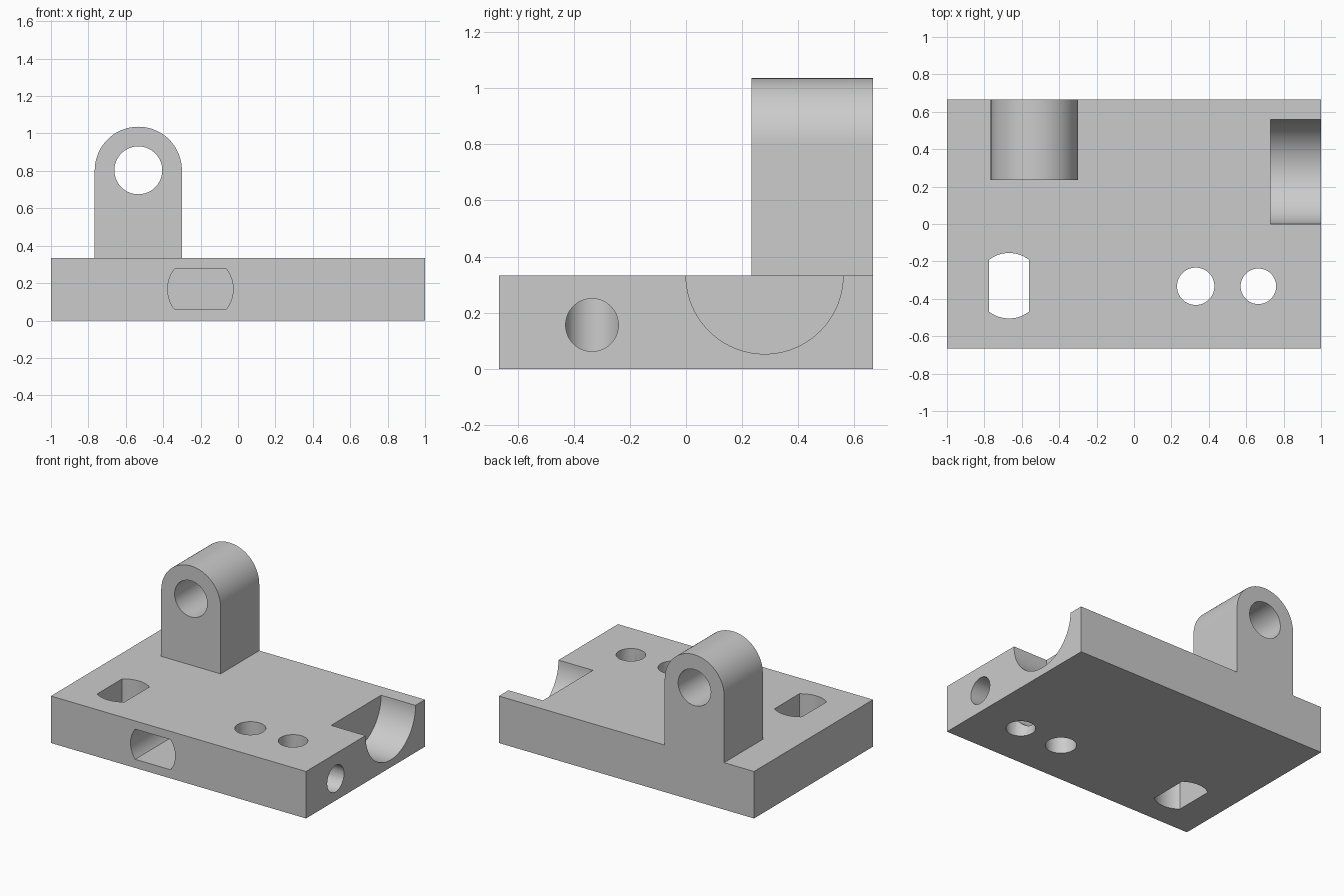
import bpy, bmesh
from math import pi, cos, sin, asin
from mathutils import Vector

default = bpy.data.objects.get("Cube")
if default:
    bpy.data.objects.remove(default, do_unlink=True)

WIDTH, DEPTH, THICK = 2.0, 1.333, 0.333
FRONT, BACK = -DEPTH / 2, DEPTH / 2

grey = bpy.data.materials.new("machined_grey")
grey.use_nodes = True
grey.diffuse_color = (0.6, 0.6, 0.6, 1)
grey.node_tree.nodes["Principled BSDF"].inputs["Base Color"].default_value = (0.6, 0.6, 0.6, 1)


def arc(cu, cv, r, a0, a1, steps):
    return [(cu + r * cos(a0 + (a1 - a0) * i / steps),
             cv + r * sin(a0 + (a1 - a0) * i / steps)) for i in range(steps + 1)]


def circle(cu, cv, r, steps=72):
    return arc(cu, cv, r, 0, 2 * pi, steps)[:-1]


def flat_sided_slot(cu, cv, r, half):
    """Circle trimmed by two flats at cv - half and cv + half."""
    a = asin(half / r)
    return arc(cu, cv, r, -a, a, 20) + arc(cu, cv, r, pi - a, pi + a, 20)


def prism(name, outline, axis, start, end):
    """Extrude a 2D outline along an axis; the outline uses the other two axes in order."""
    def place(p, t):
        co = list(p)
        co.insert("xyz".index(axis), t)
        return Vector(co)
    bm = bmesh.new()
    face = bm.faces.new([bm.verts.new(place(p, start)) for p in outline])
    moved = bmesh.ops.extrude_face_region(bm, geom=[face])["geom"]
    verts = [g for g in moved if isinstance(g, bmesh.types.BMVert)]
    bmesh.ops.translate(bm, verts=verts, vec=place((0, 0), end - start))
    bmesh.ops.recalc_face_normals(bm, faces=bm.faces)
    mesh = bpy.data.meshes.new(name)
    bm.to_mesh(mesh)
    bm.free()
    mesh.materials.append(grey)
    obj = bpy.data.objects.new(name, mesh)
    bpy.context.collection.objects.link(obj)
    return obj


def combine(target, tool, operation):
    mod = target.modifiers.new(tool.name, 'BOOLEAN')
    mod.operation, mod.solver, mod.object = operation, 'EXACT', tool
    bpy.context.view_layer.objects.active = target
    bpy.ops.object.modifier_apply(modifier=mod.name)
    bpy.data.objects.remove(tool, do_unlink=True)


# Base plate
w = WIDTH / 2
plate = prism("mounting_block", [(-w, FRONT), (w, FRONT), (w, BACK), (-w, BACK)], "z", 0, THICK)

# Round-topped lug, flush with the back of the plate
LUG_X, LUG_Z, LUG_R = -0.533, 0.803, 0.233
lug_outline = arc(LUG_X, LUG_Z, LUG_R, 0, pi, 48) + [(LUG_X - LUG_R, 0.15), (LUG_X + LUG_R, 0.15)]
combine(plate, prism("lug", lug_outline, "y", 0.234, BACK), 'UNION')

# Lug bore, vertical holes, side hole, corner groove and two flat-sided slots
vertical_slot = [(x, y) for y, x in flat_sided_slot(-0.33, -0.668, 0.175, 0.107)]
cutters = [
    ("lug_bore", circle(LUG_X, LUG_Z, 0.128), "y", 0.1, 0.8),
    ("inner_hole", circle(0.33, -0.333, 0.1), "z", -0.1, 0.5),
    ("outer_hole", circle(0.665, -0.333, 0.095), "z", -0.1, 0.5),
    ("side_hole", circle(-0.335, 0.156, 0.094), "x", 0.33, 1.1),
    ("half_round_groove", circle(0.28, THICK, 0.28, 96), "x", 0.73, 1.1),
    ("vertical_slot", vertical_slot, "z", -0.1, 0.5),
    ("front_slot", flat_sided_slot(-0.201, 0.168, 0.175, 0.107), "y", -0.8, 0.0),
]
for spec in cutters:
    combine(plate, prism(*spec), 'DIFFERENCE')

# Smooth the curved walls, keep the machined edges sharp
bpy.ops.object.select_all(action='DESELECT')
plate.select_set(True)
bpy.context.view_layer.objects.active = plate
bpy.ops.object.shade_smooth_by_angle(angle=pi / 6)
